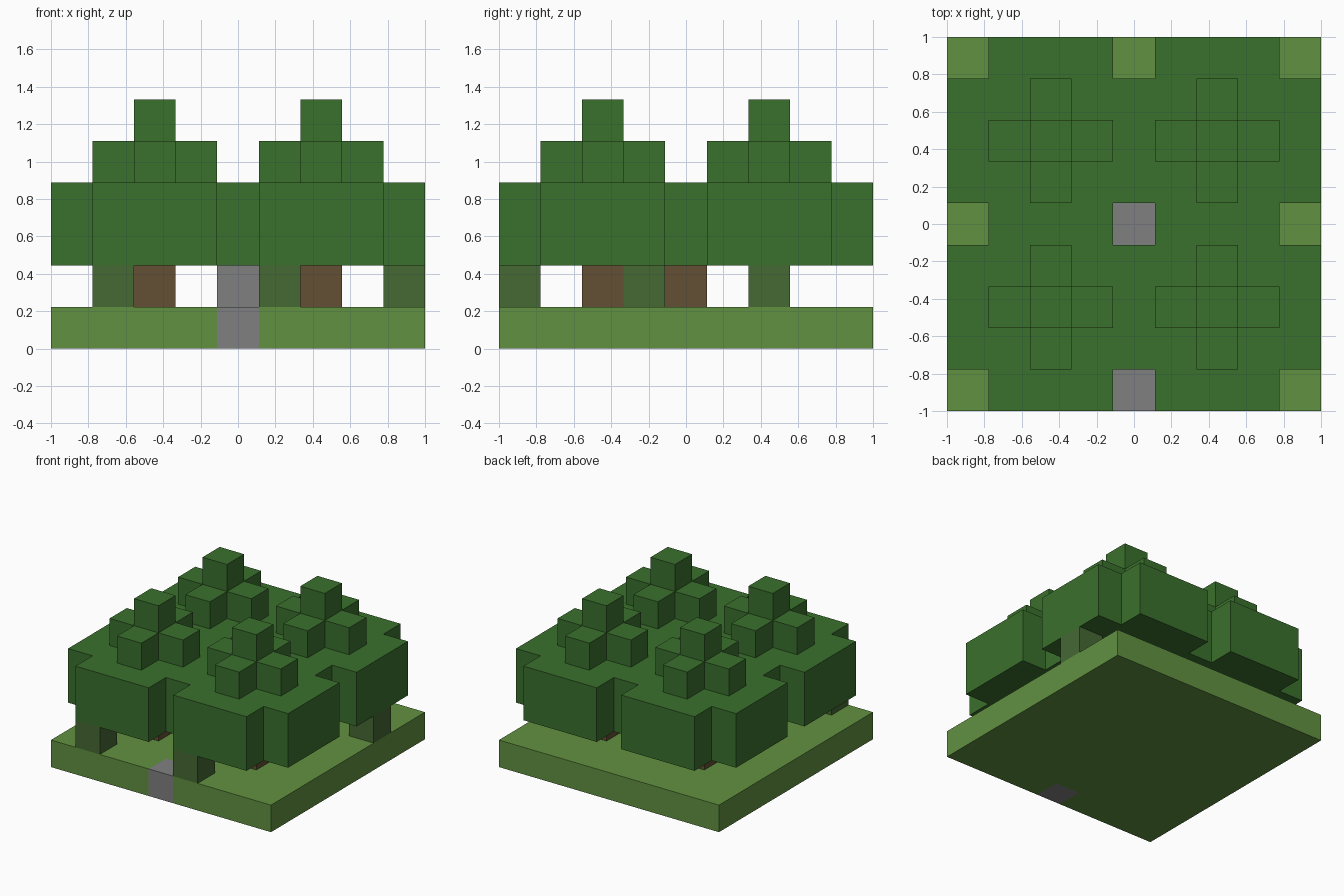
import bpy
import bmesh
from mathutils import Vector

default = bpy.data.objects.get("Cube")
if default:
    bpy.data.objects.remove(default, do_unlink=True)

UNIT = 2 / 9  # edge of one block


def material(name, rgb):
    mat = bpy.data.materials.new(name)
    mat.use_nodes = True
    mat.diffuse_color = (*rgb, 1)
    bsdf = mat.node_tree.nodes["Principled BSDF"]
    bsdf.inputs["Base Color"].default_value = (*rgb, 1)
    bsdf.inputs["Roughness"].default_value = 1
    return mat


def blocks(name, cells, mat):
    """Join blocks on the grid into one shell, leaving out shared faces."""
    cells = set(cells)
    bm = bmesh.new()
    for cell in cells:
        centre = Vector(cell) + Vector((0, 0, 0.5))
        for axis in range(3):
            for sign in (-1, 1):
                normal = Vector((0, 0, 0))
                normal[axis] = sign
                if tuple(int(c + n) for c, n in zip(cell, normal)) in cells:
                    continue
                u = Vector((0, 0, 0))
                u[(axis + 1) % 3] = 0.5
                v = normal.cross(u)
                middle = centre + normal * 0.5
                corners = (-u - v, u - v, u + v, v - u)
                bm.faces.new([bm.verts.new((middle + c) * UNIT) for c in corners])
    bmesh.ops.remove_doubles(bm, verts=bm.verts, dist=0.001)
    mesh = bpy.data.meshes.new(name)
    bm.to_mesh(mesh)
    bm.free()
    mesh.materials.append(mat)
    obj = bpy.data.objects.new(name, mesh)
    bpy.context.collection.objects.link(obj)
    return obj


grass = material("grass green", (0.120, 0.283, 0.053))
leaf = material("leaf green", (0.042, 0.162, 0.026))
shrub = material("dull green", (0.061, 0.138, 0.034))
bark = material("bark brown", (0.127, 0.080, 0.034))
stone = material("stone grey", (0.216, 0.216, 0.216))

# Ground slab with one stone block set in the front edge
side = range(-4, 5)
step = (0, -4, 0)
blocks("ground", {(x, y, 0) for x in side for y in side} - {step}, grass)
blocks("stone_step", [step], stone)

# Four trees: trunks, and crowns that merge into one canopy
crown = set()
for tx in (-2, 2):
    for ty in (-2, 2):
        label = ("left" if tx > 0 else "right") + ("_back" if ty > 0 else "_front")
        blocks("trunk_" + label, [(tx, ty, 1)], bark)
        for dx in range(-2, 3):
            for dy in range(-2, 3):
                reach = abs(dx) + abs(dy)
                if reach < 4:
                    crown |= {(tx + dx, ty + dy, z) for z in (2, 3)}
                if reach < 2:
                    crown.add((tx + dx, ty + dy, 4))
        crown.add((tx, ty, 5))
blocks("canopy", crown, leaf)

# Clearing: boulder, log and scattered bushes
blocks("boulder", [(0, 0, 1)], stone)
blocks("log", [(1, 0, 1)], bark)
for i, (x, y) in enumerate([(-3, -4), (1, -4), (4, 2), (2, -1)], 1):
    blocks(f"bush_{i}", [(x, y, 1)], shrub)
